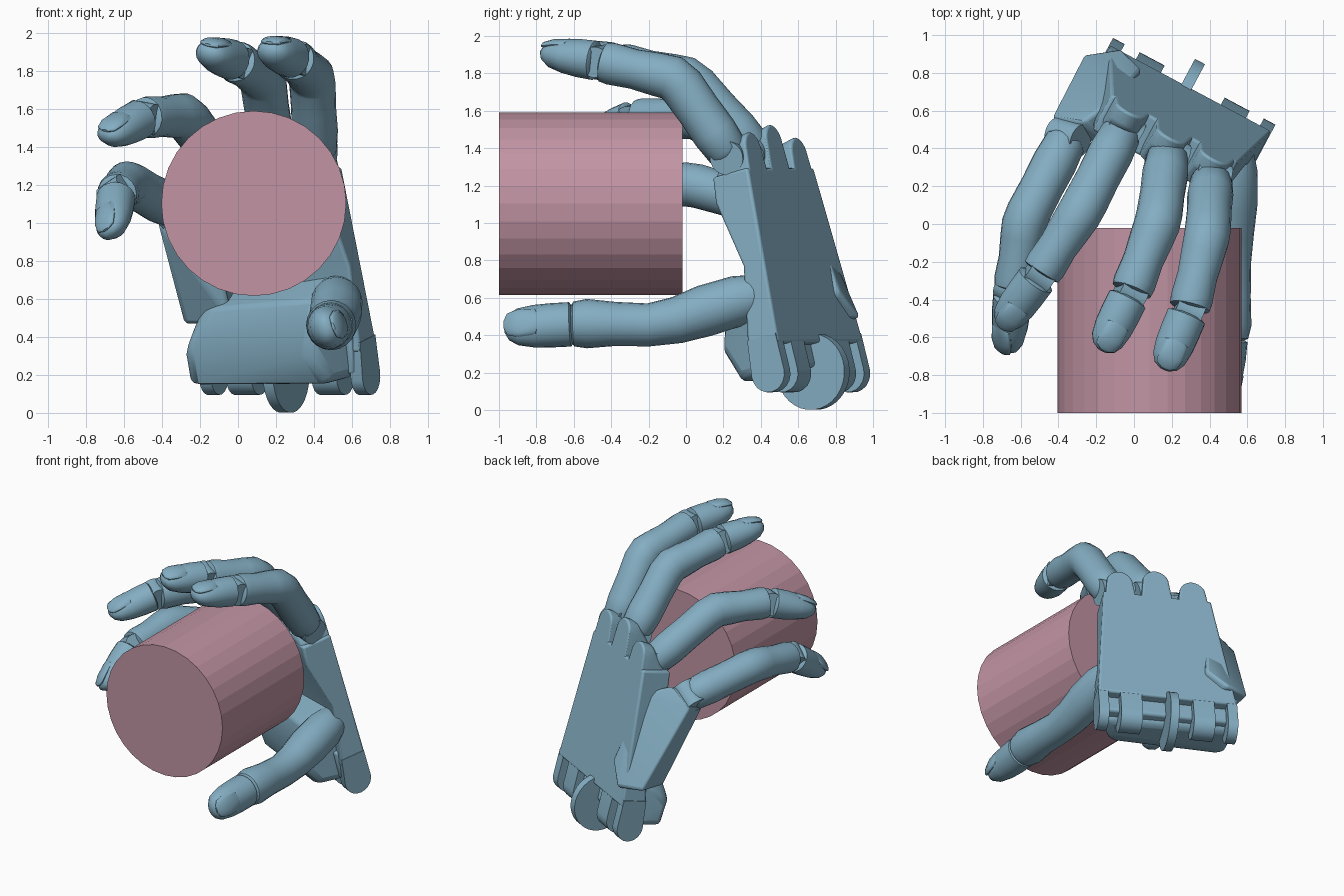
import bpy, bmesh
from math import sin, cos, pi, radians
from mathutils import Vector as Vec

if "Cube" in bpy.data.objects:
    bpy.data.objects.remove(bpy.data.objects["Cube"])


def material(name, col):
    m = bpy.data.materials.new(name)
    m.diffuse_color = (*col, 1)
    m.use_nodes = True
    m.node_tree.nodes["Principled BSDF"].inputs["Base Color"].default_value = m.diffuse_color
    return m


BLUE = material("blue", (0.23, 0.42, 0.54))
PINK = material("pink", (0.54, 0.30, 0.37))

# palm frame: across, along, out of the back of the hand
O = Vec((0.33, 0.76, 0.17))
U = Vec((0.882, -0.471, 0)).normalized()
B = Vec((0.456, 0.854, 0.239)).normalized()
V = U.cross(B).normalized()


def P(u, v, b):
    return O + U * u + V * v + B * b


def finish(bm, name, mat=BLUE, bevel=0, angle=35):
    bmesh.ops.recalc_face_normals(bm, faces=bm.faces)
    me = bpy.data.meshes.new(name)
    bm.to_mesh(me)
    bm.free()
    ob = bpy.data.objects.new(name, me)
    bpy.context.collection.objects.link(ob)
    me.materials.append(mat)
    if bevel:
        mod = ob.modifiers.new("bevel", 'BEVEL')
        mod.width, mod.segments = bevel, 3
    bpy.ops.object.select_all(action='DESELECT')
    ob.select_set(True)
    bpy.context.view_layer.objects.active = ob
    bpy.ops.object.shade_smooth_by_angle(angle=radians(angle))
    return ob


def hull(name, pts, bevel=0.02):
    bm = bmesh.new()
    for p in pts:
        bm.verts.new(p)
    bmesh.ops.convex_hull(bm, input=bm.verts)
    loose = [v for v in bm.verts if not v.link_faces]
    bmesh.ops.delete(bm, geom=loose, context='VERTS')
    bmesh.ops.dissolve_limit(bm, angle_limit=0.02, verts=bm.verts, edges=bm.edges)
    return finish(bm, name, bevel=bevel)


def prism(name, rows, bevel=0.0):
    """Side profile of (v, b, left u, right u) rows, swept across the hand."""
    bm = bmesh.new()
    left = [bm.verts.new(P(l, v, b)) for v, b, l, r in rows]
    right = [bm.verts.new(P(r, v, b)) for v, b, l, r in rows]
    n = len(rows)
    bm.faces.new(left)
    bm.faces.new(right[::-1])
    for i in range(n):
        j = (i + 1) % n
        bm.faces.new((left[i], left[j], right[j], right[i]))
    return finish(bm, name, bevel=bevel)


def tube(name, stations, up, n=20):
    """Loft of (centre, half width, half height) rings."""
    bm = bmesh.new()
    rings = []
    c = [s[0] for s in stations]
    for i, (p, w, h) in enumerate(stations):
        t = (c[min(i + 1, len(c) - 1)] - c[max(i - 1, 0)]).normalized()
        side = t.cross(up).normalized()
        top = side.cross(t)
        rings.append([bm.verts.new(p + side * w * cos(2 * pi * k / n) + top * h * sin(2 * pi * k / n))
                      for k in range(n)])
    for a, b in zip(rings, rings[1:]):
        for k in range(n):
            bm.faces.new((a[k], a[(k + 1) % n], b[(k + 1) % n], b[k]))
    bm.faces.new(rings[0])
    bm.faces.new(rings[-1])
    return finish(bm, name, angle=40)


def rod(name, p, axis, r, length, mat=BLUE, n=32):
    axis = Vec(axis).normalized()
    bm = bmesh.new()
    bmesh.ops.create_cone(bm, cap_ends=True, segments=n, radius1=r, radius2=r, depth=length)
    bm.transform(Vec((0, 0, 1)).rotation_difference(axis).to_matrix().to_4x4())
    bmesh.ops.translate(bm, verts=bm.verts, vec=p)
    return finish(bm, name, mat, angle=30 if mat is BLUE else 5)


def fingertip(name, dip, tip, up, r):
    t = (tip - dip).normalized()
    up = (up - t * up.dot(t)).normalized()
    L = (tip - dip).length
    rows = [(0.07, 0.8, 0.8, 0), (0.1, 0.95, 0.95, 0), (0.35, 0.95, 0.92, 0), (0.6, 0.92, 0.82, 0.0),
            (0.82, 0.8, 0.66, 0.02), (0.94, 0.58, 0.42, 0.05), (1.0, 0.25, 0.15, 0.07)]
    tube(name + "_tip", [(dip + t * L * s + up * r * o, r * w, r * h) for s, w, h, o in rows], up)
    # fingernail
    rows = [(0.5, 0.2, 0.15, 0.68), (0.56, 0.58, 0.22, 0.63), (0.8, 0.62, 0.22, 0.52), (0.95, 0.5, 0.16, 0.4),
            (1.0, 0.2, 0.06, 0.35)]
    tube(name + "_nail", [(dip + t * L * s + up * r * o, r * w, r * h) for s, w, h, o in rows], up)


def finger(name, base, pip, dip, tip, r):
    base, pip, dip, tip = map(Vec, (base, pip, dip, tip))
    up = pip - (base + dip) / 2
    a, m = (pip - base), (dip - pip)
    body = [(base + a * s, r * w, r * w) for s, w in
            ((0.0, 0.7), (0.06, 0.92), (0.3, 1.0), (0.6, 0.97), (0.9, 1.0))]
    body += [(pip + m * s, r * w, r * w) for s, w in
             ((0.06, 1.0), (0.25, 0.96), (0.55, 0.88), (0.85, 0.93), (0.95, 0.88), (0.97, 0.7))]
    tube(name, body, up)
    across = a.cross(up)
    rod(name + "_knuckle_pin", base, across, r * 0.75, r * 1.5)
    rod(name + "_joint_pin", dip, (tip - dip).cross(up), r * 0.68, r * 1.2)
    fingertip(name, dip, tip, up, r * 0.92)


# held cylinder
rod("held_cylinder", Vec((0.083, -0.51, 1.103)), (0, 1, 0), 0.487, 0.98, PINK)

# four fingers
finger("little_finger", (-0.35, 0.46, 1.08), (-0.58, 0.02, 1.21), (-0.64, -0.35, 1.15), (-0.67, -0.67, 0.94), 0.118)
finger("ring_finger", (-0.06, 0.50, 1.27), (-0.28, 0.07, 1.565), (-0.50, -0.27, 1.555), (-0.70, -0.54, 1.45), 0.12)
finger("middle_finger", (0.18, 0.37, 1.38), (0.13, 0.02, 1.765), (-0.02, -0.37, 1.855), (-0.17, -0.67, 1.90), 0.122)
finger("index_finger", (0.41, 0.24, 1.36), (0.39, -0.05, 1.77), (0.29, -0.46, 1.865), (0.16, -0.77, 1.91), 0.122)

# thumb
tube("thumb", [(Vec((x, y, z)), r, r) for x, y, z, r in
               ((0.53, 0.48, 0.63, 0.08), (0.52, 0.38, 0.61, 0.115), (0.52, 0.28, 0.585, 0.135),
                (0.515, 0.1, 0.53, 0.138), (0.51, -0.05, 0.48, 0.125), (0.505, -0.2, 0.455, 0.115),
                (0.50, -0.38, 0.46, 0.118), (0.49, -0.53, 0.462, 0.132), (0.485, -0.6, 0.46, 0.12),
                (0.485, -0.62, 0.46, 0.09))], Vec((0.9, -0.1, 0.3)))
fingertip("thumb", Vec((0.485, -0.58, 0.46)), Vec((0.46, -0.97, 0.44)), Vec((0.9, -0.2, 0.3)), 0.125)

# palm plate
prism("palm_plate", [(0.2, 0, -0.495, 0.48), (1.16, 0, -0.36, 0.395), (1.16, -0.22, -0.36, 0.395),
                     (1.02, -0.23, -0.37, 0.405), (0.65, -0.13, -0.43, 0.44), (0.2, -0.19, -0.495, 0.48)], 0.015)

# knuckle housings: round topped tabs with slanted fronts
for i, (u, top) in enumerate(((0.275, 1.36), (0.02, 1.40), (-0.235, 1.33))):
    pts = []
    for k in range(13):
        c, s = cos(pi * k / 12), sin(pi * k / 12)
        for b, drop, w in ((0, 0.0, 0.09), (-0.09, 0.02, 0.095), (-0.22, 0.17, 0.105)):
            pts.append(P(u + w * c, top - 0.1 - drop + 0.1 * s, b))
    pts += [P(u + w, 1.02, b) for w in (-0.122, 0.122) for b in (0, -0.22)]
    hull(f"knuckle_{i}", pts, 0.015)

# heel of the palm
hull("palm_heel", [P(*c) for c in ((-0.48, 0.05, -0.1), (0.43, 0.05, -0.12), (-0.42, 0.5, -0.1), (0.44, 0.62, -0.1),
                                   (-0.48, 0.06, -0.36), (0.36, 0.06, -0.34), (-0.48, 0.26, -0.38),
                                   (0.32, 0.24, -0.43), (-0.36, 0.46, -0.30), (0.36, 0.52, -0.33))], 0.06)

# little finger side block
hull("side_block", map(Vec, ((-0.43, 0.57, 1.05), (-0.26, 0.90, 0.50), (-0.07, 0.93, 0.49), (0.04, 0.82, 0.63),
                             (-0.11, 0.66, 1.12), (-0.27, 0.54, 1.17), (-0.42, 0.40, 1.0), (-0.28, 0.68, 0.47),
                             (-0.03, 0.58, 0.47), (-0.16, 0.45, 1.07))), 0.02)

# wrist hinge tabs
for i, (u, w) in enumerate(((-0.46, 0.07), (-0.26, 0.15), (0.25, 0.15), (0.445, 0.07))):
    arc = [(0.05 - 0.1 * sin(pi * k / 10), -0.1 + 0.1 * cos(pi * k / 10)) for k in range(11)]
    prism(f"wrist_tab_{i}", [(v, b, u - w / 2, u + w / 2) for v, b in arc + [(0.25, -0.18), (0.25, -0.005)]])
hull("wrist_core", [P(u, v, b) for u in (-0.46, 0.44) for v in (0.08, 0.3) for b in (-0.06, -0.2)], 0.02)
rod("wrist_lug", P(-0.03, 0.06, -0.095), U, 0.205, 0.06)
